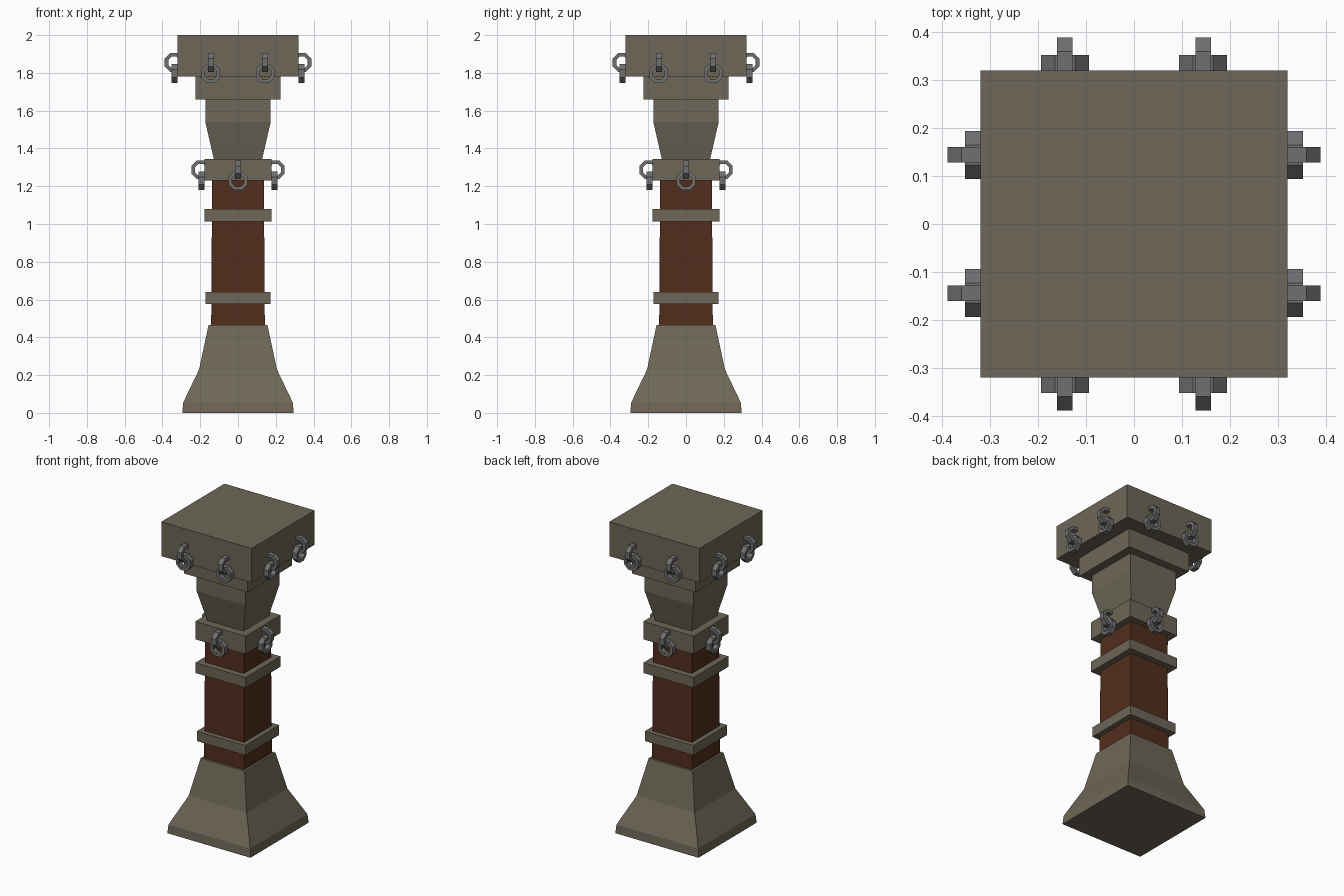
import bpy, bmesh
from math import pi, cos, sin
from mathutils import Matrix, Vector

if "Cube" in bpy.data.objects:
    bpy.data.objects.remove(bpy.data.objects["Cube"])


def material(name, rgb):
    m = bpy.data.materials.new(name)
    m.diffuse_color = (*rgb, 1)
    m.use_nodes = True
    m.node_tree.nodes["Principled BSDF"].inputs["Base Color"].default_value = m.diffuse_color
    return m


STONE = material("stone", (0.155, 0.135, 0.095))
WOOD = material("red_wood", (0.085, 0.027, 0.012))
IRON = material("iron", (0.16, 0.16, 0.165))


def finish(name, bm, mat):
    bmesh.ops.recalc_face_normals(bm, faces=bm.faces)
    mesh = bpy.data.meshes.new(name)
    bm.to_mesh(mesh)
    bm.free()
    mesh.materials.append(mat)
    obj = bpy.data.objects.new(name, mesh)
    bpy.context.collection.objects.link(obj)
    return obj


def square_loft(name, profile, mat):
    """Stack of square sections given as (half width, z)."""
    bm = bmesh.new()
    rings = [[bm.verts.new((x * h, y * h, z))
              for x, y in ((-1, -1), (1, -1), (1, 1), (-1, 1))]
             for h, z in profile]
    bm.faces.new(rings[0])
    bm.faces.new(rings[-1])
    for a, b in zip(rings, rings[1:]):
        for i in range(4):
            j = (i + 1) % 4
            bm.faces.new((a[i], a[j], b[j], b[i]))
    return finish(name, bm, mat)


def add_ring(bm, centre, u, v, w, outer=0.05, inner=0.031, half=0.016):
    """Octagonal square-section ring in plane u-v, thickness along w."""
    loops = []
    for i in range(8):
        a = pi / 8 + i * pi / 4
        d = (u * cos(a) + v * sin(a)) / cos(pi / 8)
        loops.append([bm.verts.new(centre + d * r + w * t) for r, t in
                      ((outer, -half), (outer, half), (inner, half), (inner, -half))])
    for i in range(8):
        a, b = loops[i], loops[(i + 1) % 8]
        for k in range(4):
            m = (k + 1) % 4
            bm.faces.new((a[k], a[m], b[m], b[k]))


def hook(name, side, offset, wall, z):
    """Staple ring sunk in the wall with a second ring hanging from it."""
    X, Y, Z = Vector((1, 0, 0)), Vector((0, 1, 0)), Vector((0, 0, 1))
    bm = bmesh.new()
    add_ring(bm, Vector((offset, -wall - 0.018, z)), Y, Z, X)
    add_ring(bm, Vector((offset, -wall - 0.016, z - 0.058)), X, Z, Y)
    bm.transform(Matrix.Rotation(side * pi / 2, 4, 'Z'))
    finish(name, bm, IRON)


# Flared foot and shaft
square_loft("base", [(0.295, 0), (0.29, 0.055), (0.206, 0.23), (0.156, 0.465)], STONE)
square_loft("shaft", [(0.142, 0.46), (0.137, 1.235)], WOOD)

# Bands around the shaft
square_loft("lower_band", [(0.172, 0.577), (0.172, 0.64)], STONE)
square_loft("upper_band", [(0.178, 1.014), (0.178, 1.08)], STONE)
square_loft("collar", [(0.178, 1.23), (0.178, 1.345)], STONE)

# Capital and slabs
square_loft("capital", [(0.127, 1.34), (0.173, 1.54), (0.173, 1.66)], STONE)
square_loft("lower_slab", [(0.226, 1.658), (0.226, 1.78)], STONE)
square_loft("top_slab", [(0.32, 1.78), (0.32, 2.0)], STONE)

# Iron rings: one per collar side, two per top slab side
for s in range(4):
    hook(f"collar_ring_{s}", s, 0, 0.178, 1.287)
    for k, x in enumerate((-0.144, 0.144)):
        hook(f"slab_ring_{s}_{k}", s, x, 0.32, 1.855)
